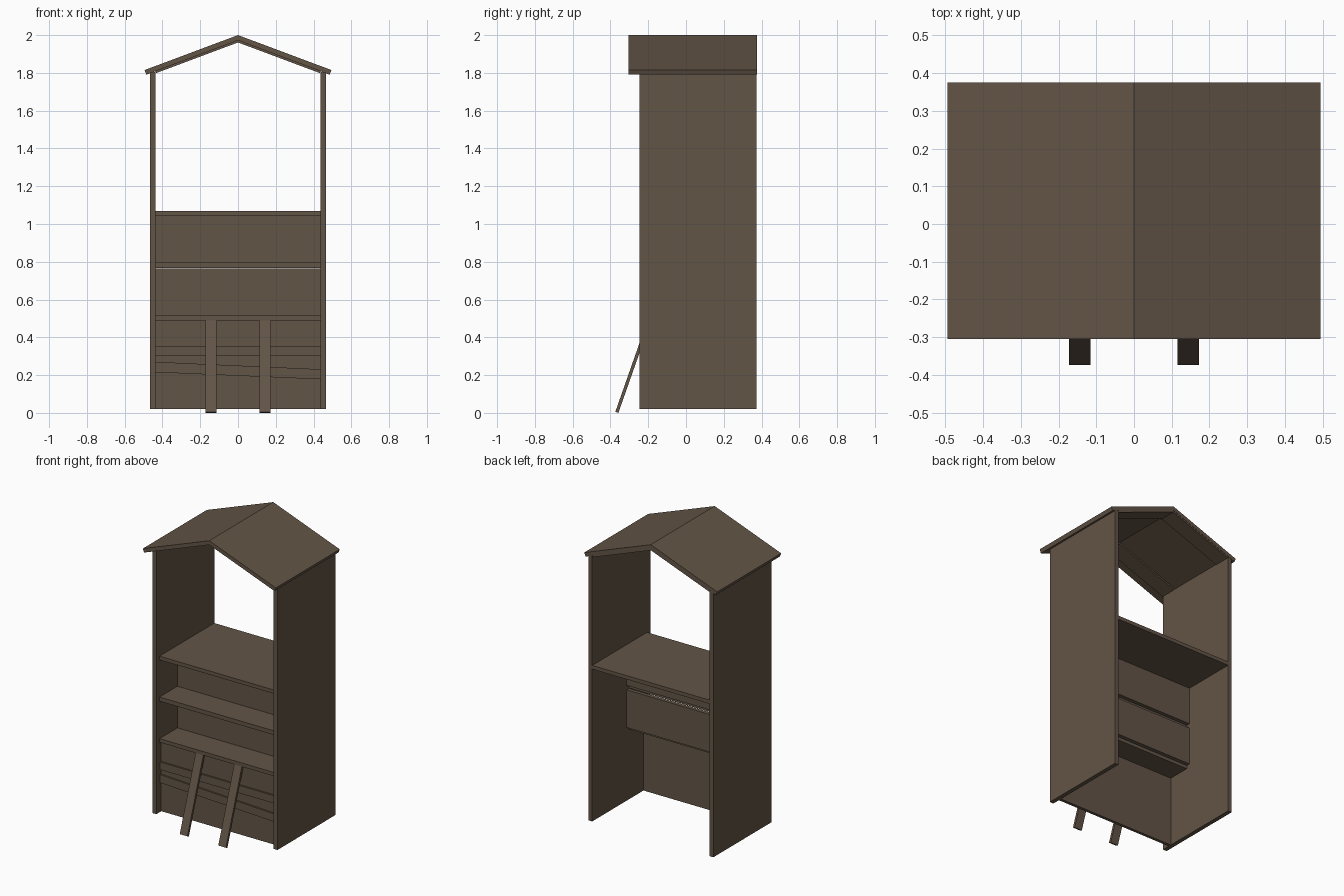
import bpy, bmesh, math
from mathutils import Matrix, Vector

if "Cube" in bpy.data.objects:
    bpy.data.objects.remove(bpy.data.objects["Cube"])

wood = bpy.data.materials.new("dark_brown_wood")
wood.diffuse_color = (0.124, 0.089, 0.061, 1)
wood.use_nodes = True
wood.node_tree.nodes["Principled BSDF"].inputs["Base Color"].default_value = wood.diffuse_color


def finish(name, bm):
    bmesh.ops.recalc_face_normals(bm, faces=bm.faces)
    me = bpy.data.meshes.new(name)
    bm.to_mesh(me)
    bm.free()
    me.materials.append(wood)
    ob = bpy.data.objects.new(name, me)
    bpy.context.collection.objects.link(ob)
    return ob


def box(name, x, y, z):
    """Axis-aligned board from (min, max) ranges."""
    bm = bmesh.new()
    bmesh.ops.create_cube(bm, size=1)
    for v in bm.verts:
        v.co = Vector([(r[0] + r[1]) / 2 + c * (r[1] - r[0]) for r, c in zip((x, y, z), v.co)])
    return finish(name, bm)


def prism(name, pts, axis, lo, hi):
    """Extrude an outline along x (outline in y,z) or along y (outline in x,z)."""
    bm = bmesh.new()
    place = (lambda a, b: (lo, a, b)) if axis == "x" else (lambda a, b: (a, lo, b))
    face = bm.faces.new([bm.verts.new(place(a, b)) for a, b in pts])
    ext = bmesh.ops.extrude_face_region(bm, geom=[face])
    step = Vector((hi - lo, 0, 0)) if axis == "x" else Vector((0, hi - lo, 0))
    bmesh.ops.translate(bm, vec=step, verts=[g for g in ext["geom"] if isinstance(g, bmesh.types.BMVert)])
    return finish(name, bm)


INNER = (-0.437, 0.437)

# Side walls
box("left_wall", (-0.465, -0.437), (-0.245, 0.373), (0.02, 1.805))
box("right_wall", (0.437, 0.465), (-0.245, 0.373), (0.02, 1.805))

# Counter and stepped display shelves
box("counter", INNER, (-0.21, 0.373), (1.045, 1.07))
box("middle_shelf", INNER, (-0.21, -0.02), (0.767, 0.795))
box("lower_shelf", INNER, (-0.21, -0.02), (0.49, 0.515))

# Back panels of the shelves
box("upper_back_panel", INNER, (-0.02, 0.006), (0.795, 1.045))
box("lower_back_panel", INNER, (-0.02, 0.006), (0.512, 0.765))

# Front base panel with a straight and a slanted slat
box("base_panel", INNER, (-0.192, -0.172), (0.02, 0.49))
box("straight_slat", INNER, (-0.203, -0.192), (0.303, 0.355))
prism("slanted_slat", [(-0.437, 0.215), (0.437, 0.178), (0.437, 0.231), (-0.437, 0.27)], "y", -0.203, -0.192)

# Leaning props at the front
for side, x0 in (("left", -0.172), ("right", 0.115)):
    prism(side + "_prop", [(-0.374, 0.006), (-0.358, 0.0), (-0.187, 0.486), (-0.204, 0.49)],
          "x", x0, x0 + 0.057)

# Gabled roof and the rafters under it
SLOPE = 0.374


def chevron(name, top, thick, half, y0, y1):
    drop = half * SLOPE
    e = half - thick * 0.35
    prism(name, [(-half, top - drop), (0, top), (half, top - drop),
                 (e, top - thick - e * SLOPE), (0, top - thick), (-e, top - thick - e * SLOPE)],
          "y", y0, y1)


chevron("roof", 2.0, 0.028, 0.495, -0.305, 0.375)
for name, y0 in (("front_rafter", -0.245), ("back_rafter", 0.263)):
    chevron(name, 1.972, 0.011, 0.437, y0, y0 + 0.11)
